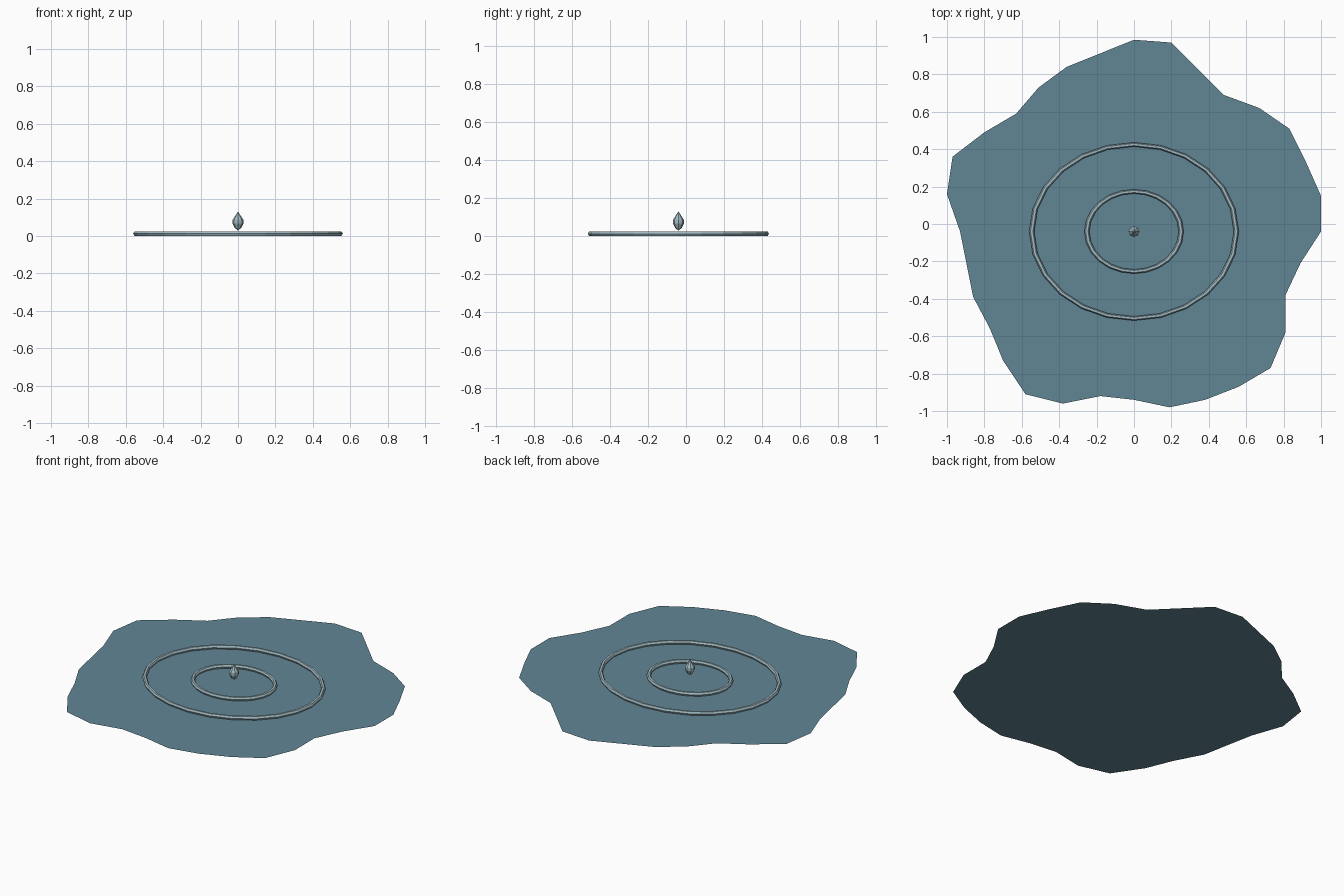
import bpy
import bmesh
from math import cos, sin, pi

default_cube = bpy.data.objects.get("Cube")
if default_cube:
    bpy.data.objects.remove(default_cube, do_unlink=True)


def make_material(name, colour):
    material = bpy.data.materials.new(name)
    material.use_nodes = True
    material.diffuse_color = colour
    material.node_tree.nodes["Principled BSDF"].inputs["Base Color"].default_value = colour
    return material


def add_object(name, bm, material):
    mesh = bpy.data.meshes.new(name)
    bm.to_mesh(mesh)
    bm.free()
    mesh.materials.append(material)
    obj = bpy.data.objects.new(name, mesh)
    bpy.context.collection.objects.link(obj)
    return obj


def bridge_loops(bm, first, second):
    count = len(first)
    for i in range(count):
        j = (i + 1) % count
        bm.faces.new((first[i], first[j], second[j], second[i]))


def add_ripple(name, radius_x, radius_y, tube, material, segments=24, sides=6):
    """Oval ring with a hexagonal section, resting just above the water."""
    bm = bmesh.new()
    lift = tube * sin(pi / 3) + 0.001
    loops = []
    for s in range(sides):
        a = 2 * pi * s / sides
        grow = 1 + tube * cos(a) / radius_x
        loops.append([
            bm.verts.new((radius_x * grow * sin(2 * pi * i / segments),
                          CENTRE_Y + radius_y * grow * cos(2 * pi * i / segments),
                          lift + tube * sin(a)))
            for i in range(segments)])
    for s in range(sides):
        bridge_loops(bm, loops[s], loops[(s + 1) % sides])
    bmesh.ops.recalc_face_normals(bm, faces=bm.faces)
    return add_object(name, bm, material)


def add_drop(name, profile, bottom, top, material, sides=8):
    """Lathed droplet closed by a point at each end."""
    bm = bmesh.new()
    loops = [[bm.verts.new((r * cos(2 * pi * i / sides),
                            CENTRE_Y + r * sin(2 * pi * i / sides), z))
              for i in range(sides)] for r, z in profile]
    for lower, upper in zip(loops, loops[1:]):
        bridge_loops(bm, lower, upper)
    for loop, z in ((loops[0], bottom), (loops[-1], top)):
        tip = bm.verts.new((0, CENTRE_Y, z))
        for i in range(sides):
            bm.faces.new((loop[i], loop[(i + 1) % sides], tip))
    bmesh.ops.recalc_face_normals(bm, faces=bm.faces)
    return add_object(name, bm, material)


CENTRE_Y = -0.04
water = make_material("water blue", (0.12, 0.24, 0.30, 1))
foam = make_material("pale ripple blue", (0.36, 0.50, 0.55, 1))

# Puddle: one flat sheet with an irregular shoreline
shore = [(0, .985), (-.36, .84), (-.51, .73), (-.63, .59), (-.8, .49),
         (-.97, .36), (-1, .16), (-.93, -.04), (-.86, -.39), (-.77, -.56),
         (-.7, -.73), (-.58, -.91), (-.38, -.96), (-.18, -.92), (0, -.94),
         (.19, -.98), (.38, -.94), (.56, -.87), (.73, -.77), (.81, -.58),
         (.81, -.38), (.89, -.21), (1, -.04), (1, .15), (.92, .33),
         (.83, .51), (.67, .62), (.48, .69), (.2, .97)]
sheet = bmesh.new()
sheet.faces.new([sheet.verts.new((x, y, 0)) for x, y in shore])
add_object("puddle", sheet, water)

# Ripples spreading from the centre
add_ripple("outer_ripple", 0.547, 0.465, 0.0135, foam)
add_ripple("inner_ripple", 0.252, 0.214, 0.0135, foam)

# Falling droplet
add_drop("droplet", [(.017, .043), (.029, .067), (.029, .086)], 0.03, 0.131, foam)
